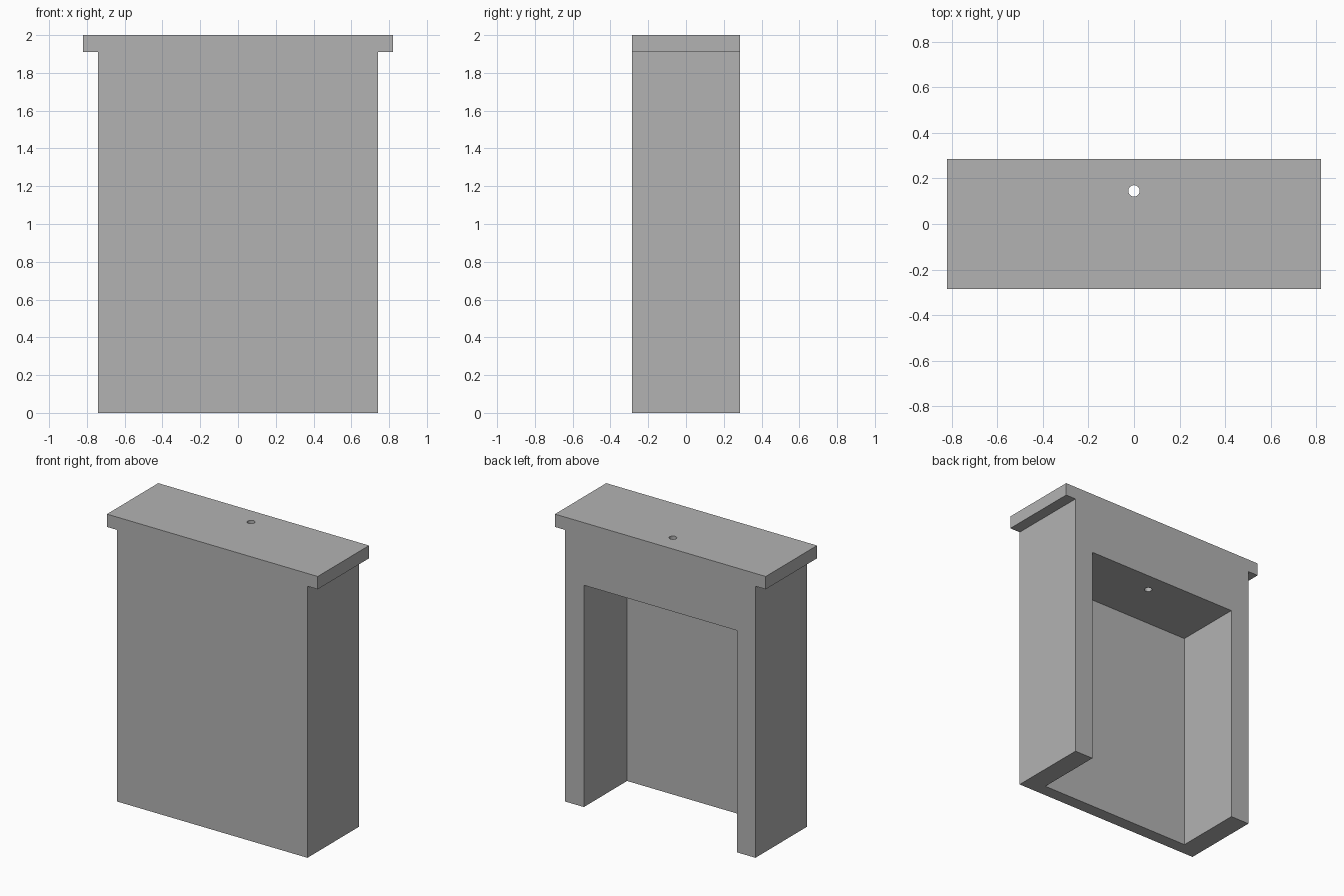
import bpy
import bmesh
from mathutils import Matrix

HALF_W, TOP_HALF_W, HALF_D = 0.74, 0.82, 0.285
HEIGHT, TOP_UNDERSIDE = 2.0, 1.91
OPEN_HALF_W, OPEN_HEIGHT = 0.595, 1.56
PANEL = 0.09
HOLE_Y, HOLE_R = 0.145, 0.025

if "Cube" in bpy.data.objects:
    bpy.data.objects.remove(bpy.data.objects["Cube"], do_unlink=True)

grey = bpy.data.materials.new("plain_grey")
grey.use_nodes = True
grey.diffuse_color = (0.45, 0.45, 0.45, 1)
grey.node_tree.nodes["Principled BSDF"].inputs["Base Color"].default_value = grey.diffuse_color


def add_object(name, bm):
    bmesh.ops.recalc_face_normals(bm, faces=bm.faces)
    mesh = bpy.data.meshes.new(name)
    bm.to_mesh(mesh)
    bm.free()
    mesh.materials.append(grey)
    obj = bpy.data.objects.new(name, mesh)
    bpy.context.scene.collection.objects.link(obj)
    return obj


def extrude_profile(name, half_profile, y0, y1):
    """Mirror a right-hand x/z outline and extrude it along y."""
    outline = half_profile + [(-x, z) for x, z in reversed(half_profile)]
    bm = bmesh.new()
    face = bm.faces.new([bm.verts.new((x, y0, z)) for x, z in outline])
    new = bmesh.ops.extrude_face_region(bm, geom=[face])["geom"]
    verts = [v for v in new if isinstance(v, bmesh.types.BMVert)]
    bmesh.ops.translate(bm, verts=verts, vec=(0, y1 - y0, 0))
    return add_object(name, bm)


# Body with overhanging top
body = extrude_profile("counter_body", [
    (HALF_W, 0), (HALF_W, TOP_UNDERSIDE),
    (TOP_HALF_W, TOP_UNDERSIDE), (TOP_HALF_W, HEIGHT)], -HALF_D, HALF_D)

# Open recess at the back, running through the floor
recess = extrude_profile("recess_cutter", [
    (OPEN_HALF_W, -0.1), (OPEN_HALF_W, OPEN_HEIGHT)], PANEL - HALF_D, HALF_D + 0.1)

# Cable hole from the top into the recess
bm = bmesh.new()
bmesh.ops.create_cone(bm, cap_ends=True, segments=32, radius1=HOLE_R, radius2=HOLE_R,
                      depth=1, matrix=Matrix.Translation((0, HOLE_Y, 1.8)))
hole = add_object("cable_hole_cutter", bm)

for cutter in (recess, hole):
    cutter.hide_render = True
    cutter.hide_viewport = True
    cutter.display_type = 'WIRE'
    cut = body.modifiers.new(cutter.name, 'BOOLEAN')
    cut.operation = 'DIFFERENCE'
    cut.solver = 'EXACT'
    cut.object = cutter

# Flat panels, smooth hole wall
bpy.ops.object.select_all(action='DESELECT')
body.select_set(True)
bpy.context.view_layer.objects.active = body
bpy.ops.object.shade_smooth_by_angle()
